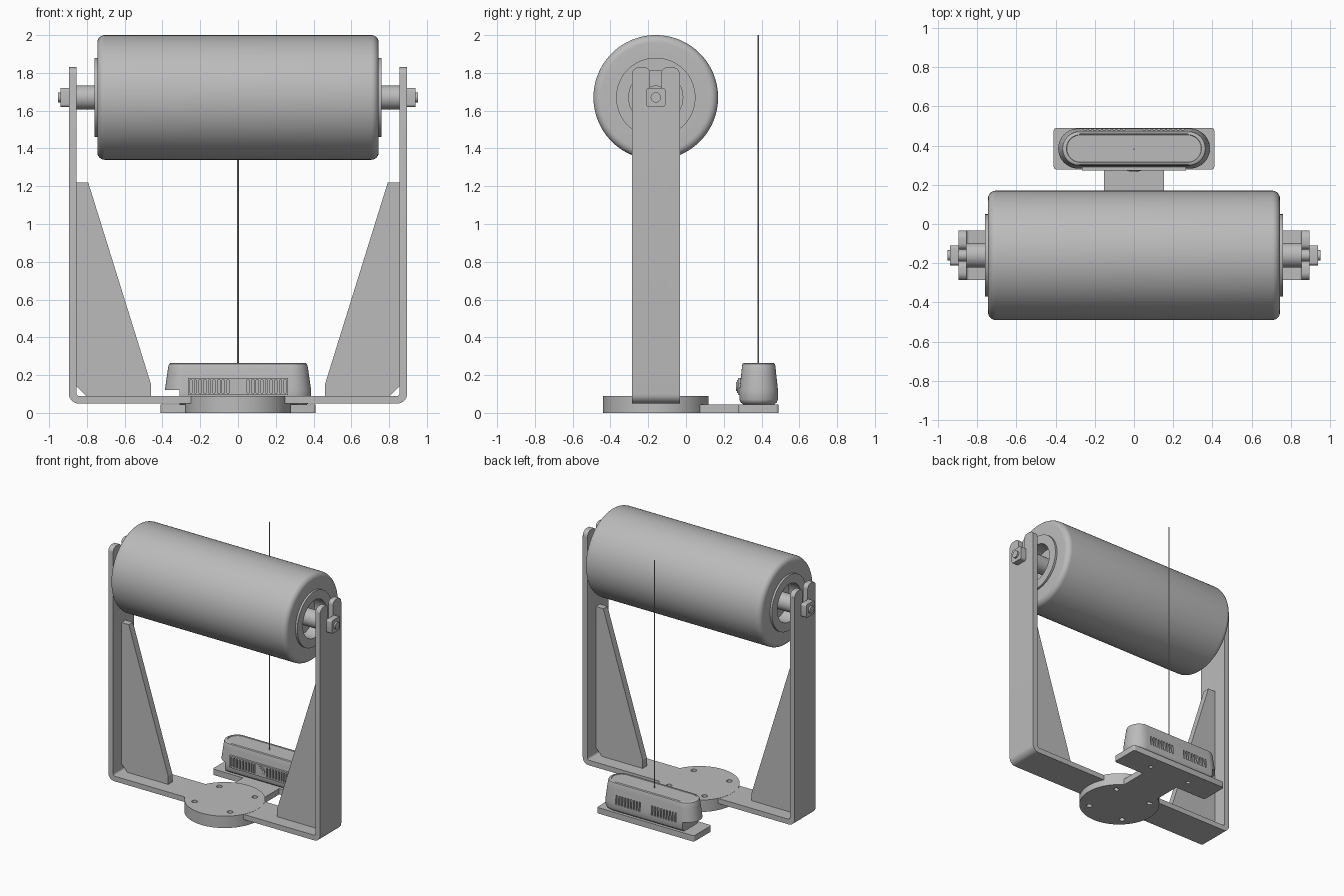
import bpy, bmesh
from math import sin, cos, pi, radians
from mathutils import Matrix, Vector

if "Cube" in bpy.data.objects:
    bpy.data.objects.remove(bpy.data.objects["Cube"])

metal = bpy.data.materials.new("plain grey")
metal.use_nodes = True
grey = (0.5, 0.5, 0.5, 1)
metal.diffuse_color = grey
metal.node_tree.nodes["Principled BSDF"].inputs["Base Color"].default_value = grey

AXIS_Y, AXIS_Z = -0.16, 1.67     # roller axis
BODY_Y = 0.385                   # sensor centre


def finish(name, bm):
    bmesh.ops.recalc_face_normals(bm, faces=bm.faces[:])
    mesh = bpy.data.meshes.new(name)
    bm.to_mesh(mesh)
    bm.free()
    mesh.materials.append(metal)
    obj = bpy.data.objects.new(name, mesh)
    bpy.context.collection.objects.link(obj)
    return obj


def loft(name, rings):
    """Skin a list of equal rings and cap both ends."""
    bm = bmesh.new()
    rows = [[bm.verts.new(p) for p in ring] for ring in rings]
    n = len(rows[0])
    for a, b in zip(rows, rows[1:]):
        for i in range(n):
            j = (i + 1) % n
            bm.faces.new((a[i], a[j], b[j], b[i]))
    bm.faces.new(rows[0][::-1])
    bm.faces.new(rows[-1])
    return finish(name, bm)


def prism(name, pts, axis, lo, hi):
    """Extrude a 2D outline along x, y or z."""
    def place(u, v, w):
        return {"x": (w, u, v), "y": (u, w, v), "z": (u, v, w)}[axis]
    return loft(name, [[place(u, v, w) for u, v in pts] for w in (lo, hi)])


def box(name, x, y, z):
    return prism(name, [(x[0], y[0]), (x[1], y[0]), (x[1], y[1]), (x[0], y[1])], "z", *z)


def arc(cx, cy, r, start, end, n=8):
    angles = [radians(start + (end - start) * i / n) for i in range(n + 1)]
    return [(cx + r * cos(a), cy + r * sin(a)) for a in angles]


def circle(cx, cy, r, n=32):
    return arc(cx, cy, r, 0, 360, n)[:-1]


def lathe_x(name, profile, n=64):
    """Turn an (x, radius) profile around the roller axis."""
    return loft(name, [[(x, u, v) for u, v in circle(AXIS_Y, AXIS_Z, r, n)]
                       for x, r in profile])


def cut(target, cutter):
    mod = target.modifiers.new("cut", "BOOLEAN")
    mod.operation, mod.solver, mod.object = "DIFFERENCE", "EXACT", cutter
    bpy.context.view_layer.objects.active = target
    bpy.ops.object.modifier_apply(modifier=mod.name)


def drop(obj):
    bpy.data.objects.remove(obj)


def mirrored(pts):
    return pts + [(-u, v) for u, v in reversed(pts)]


def smooth(obj, angle=35):
    bpy.ops.object.select_all(action="DESELECT")
    obj.select_set(True)
    bpy.context.view_layer.objects.active = obj
    bpy.ops.object.shade_smooth_by_angle(angle=radians(angle))


# Roller with rounded rims, raised hub rings and recessed ends
rim = arc(0.705, 0.29, 0.04, 90, 0)
half = rim + [(0.745, 0.21), (0.76, 0.21), (0.76, 0.143), (0.66, 0.143)]
smooth(lathe_x("roller", [(-x, r) for x, r in reversed(half)] + half, 96))

# Axle with stepped ends that rest in the arm slots
axle = [(0.855, 0.063), (0.855, 0.03), (0.9, 0.03)]
smooth(lathe_x("axle", [(-x, r) for x, r in reversed(axle)] + axle, 32))

# U bracket with rounded bends
outer = arc(0.845, 0.10, 0.05, -90, 0)
inner = arc(0.84, 0.104, 0.015, 0, -90, 4)
right_half = outer + [(0.895, 1.85), (0.855, 1.85)] + inner
outline = ([(-u, v) for u, v in reversed(outer)] + right_half
           + [(-u, v) for u, v in reversed(inner)] + [(-0.855, 1.85), (-0.895, 1.85)])
bracket = prism("u_bracket", outline, "y", -0.287, -0.032)

# Fork slot and rounded prong tips at the top of both arms
tip = (arc(0, AXIS_Z, 0.03, -90, 0) + arc(0.06, 1.80, 0.03, 180, 90, 5)
       + arc(0.0875, 1.79, 0.04, 90, 0, 6) + [(0.2, 1.79), (0.2, 1.95)])
fork = prism("fork_cutter", [(u + AXIS_Y, v) for u, v in mirrored(tip[1:])], "x", -1, 1)
cut(bracket, fork)
drop(fork)
smooth(bracket)

# Gussets and axle nuts, one per side
for side, s in (("right", -1), ("left", 1)):
    web = [(0.46, 0.085), (0.80, 0.085), (0.858, 0.143), (0.858, 1.22),
           (0.793, 1.22), (0.46, 0.15)]
    prism(side + "_gusset", [(s * u, v) for u, v in web], "y", AXIS_Y - 0.025, AXIS_Y + 0.025)
    corners = []
    for k, (a, b) in enumerate(((1, 1), (-1, 1), (-1, -1), (1, -1))):
        corners += arc(AXIS_Y + a * 0.036, AXIS_Z + b * 0.036, 0.015, k * 90, k * 90 + 90, 4)
    smooth(prism(side + "_axle_nut", corners, "x", s * 0.895, s * 0.94))
    smooth(prism(side + "_axle_tip", circle(AXIS_Y, AXIS_Z, 0.027), "x", s * 0.9, s * 0.953))

# Round mounting base with four bolt holes
base = prism("base_disc", circle(0, AXIS_Y, 0.28, 72), "z", 0, 0.0905)
for a in (-0.15, 0.15):
    for b in (-0.15, 0.15):
        hole = prism("hole_cutter", circle(a, AXIS_Y + b, 0.02, 20), "z", -0.1, 0.2)
        cut(base, hole)
        drop(hole)
smooth(base)

# T-shaped tray reaching back to the sensor
tray_half = ([(0.153, 0.0), (0.153, 0.278)] + arc(0.395, 0.293, 0.015, -90, 0, 4)
             + arc(0.395, 0.475, 0.015, 0, 90, 4))
tray = prism("sensor_tray", mirrored(tray_half), "z", 0, 0.045)
for x in (-0.17, 0.17):
    hole = prism("hole_cutter", circle(x, BODY_Y, 0.015, 20), "z", -0.1, 0.2)
    cut(tray, hole)
    drop(hole)
smooth(tray)


# Sensor body: stacked stadium sections with a shallow lipped top
def stadium(z, hx, hy):
    c = hx - hy
    ring = arc(c, 0, hy, -90, 90, 20) + arc(-c, 0, hy, 90, 270, 20)
    return [(u, v + BODY_Y, z) for u, v in ring]


sections = [(0.045, 0.365, 0.082), (0.055, 0.38, 0.095), (0.07, 0.388, 0.102),
            (0.12, 0.387, 0.102), (0.22, 0.373, 0.091), (0.25, 0.368, 0.088),
            (0.26, 0.364, 0.085), (0.265, 0.355, 0.078), (0.265, 0.345, 0.071),
            (0.261, 0.343, 0.069)]
body = loft("sensor_body", [stadium(*s) for s in sections])
panel = box("vent_panel", (-0.265, 0.265), (0.274, 0.31), (0.095, 0.185))

# Connector notch under the right end
notch = box("notch_cutter", (-0.5, -0.31), (0.2, 0.6), (0.0, 0.12))
cut(body, notch)
drop(notch)

# Vent slots on front and back
bm = bmesh.new()
for i in range(9):
    for s in (-1, 1):
        x = s * (0.053 + i * 0.0245)
        for y in (0.278, 0.492):
            slot = Matrix.LocRotScale(Vector((x, y, 0.14)), None, Vector((0.012, 0.04, 0.07)))
            bmesh.ops.create_cube(bm, size=1, matrix=slot)
slots = finish("slot_cutter", bm)
cut(body, slots)
cut(panel, slots)
drop(slots)
smooth(body)

# Round lens between the front vents
smooth(prism("lens_ring", circle(0, 0.14, 0.035), "y", 0.27, 0.31))
smooth(prism("lens", circle(0, 0.14, 0.024), "y", 0.266, 0.3))

# Thin vertical rod above the sensor
smooth(prism("vertical_rod", circle(0, BODY_Y - 0.003, 0.004, 12), "z", 0.25, 2.0))
